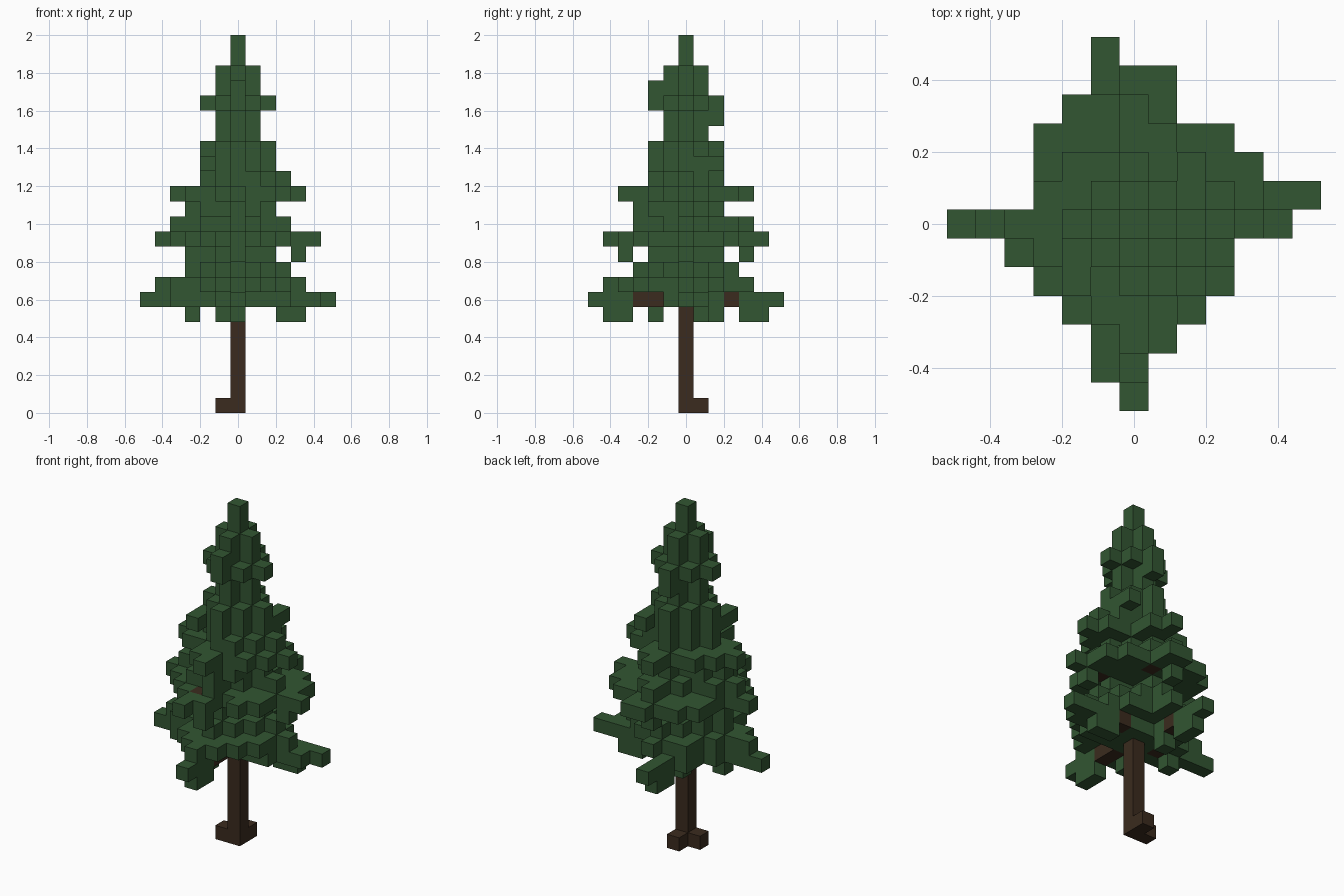
import bpy
import bmesh
import random
from mathutils import Vector

random.seed(4)
S = 0.08  # block size

cube = bpy.data.objects.get("Cube")
if cube:
    bpy.data.objects.remove(cube, do_unlink=True)


def material(name, color):
    mat = bpy.data.materials.new(name)
    mat.use_nodes = True
    mat.diffuse_color = (*color, 1)
    mat.node_tree.nodes["Principled BSDF"].inputs["Base Color"].default_value = (*color, 1)
    return mat


def block_object(name, cells, hidden_by, mat):
    """Join blocks into one shell, leaving out faces shared with other blocks."""
    bm = bmesh.new()
    solid = cells | hidden_by
    for cell in sorted(cells):
        center = Vector(cell) + Vector((0, 0, 0.5))
        for axis in range(3):
            for sign in (-1, 1):
                step = Vector((0, 0, 0))
                step[axis] = sign
                if tuple(int(c) for c in Vector(cell) + step) in solid:
                    continue
                u = Vector((0, 0, 0))
                u[(axis + 1) % 3] = 0.5
                v = step.cross(u)
                corners = (-u - v, u - v, u + v, -u + v)
                bm.faces.new([bm.verts.new((center + step / 2 + c) * S) for c in corners])
    bmesh.ops.remove_doubles(bm, verts=bm.verts, dist=S / 100)
    mesh = bpy.data.meshes.new(name)
    bm.to_mesh(mesh)
    bm.free()
    mesh.materials.append(mat)
    obj = bpy.data.objects.new(name, mesh)
    bpy.context.collection.objects.link(obj)


# Reach of each foliage layer, from the lowest up: west, east, south, north
FIRST_LAYER = 7
REACH = [
    (6, 5, 6, 5), (5, 4, 5, 4), (3, 3, 3, 3), (3, 2, 2, 2), (5, 5, 4, 5),
    (4, 3, 3, 4), (3, 2, 3, 2), (4, 4, 4, 4), (2, 3, 2, 2), (2, 2, 2, 2),
    (2, 2, 2, 2), (1, 1, 1, 1), (1, 1, 1, 2), (2, 2, 2, 2), (1, 1, 2, 1),
    (1, 1, 1, 1), (0, 0, 0, 0), (0, 0, 0, 0),
]

# Overall plan outline, row by row from south to north: west, east
PLAN = [(0, 0), (1, 0), (1, 1), (2, 2), (3, 3), (4, 3), (6, 5),
        (4, 6), (3, 4), (3, 3), (2, 1), (1, 1), (1, -1)]

# Ragged rounded diamonds, plain near the top
foliage = set()
for k, (west, east, south, north) in enumerate(REACH, FIRST_LAYER):
    power = 1 if k == FIRST_LAYER else 1.25
    for y in range(-south, north + 1):
        plan_west, plan_east = PLAN[y + 6]
        for x in range(-min(west, plan_west), min(east, plan_east) + 1):
            dx = abs(x) / max(east if x > 0 else west, 1)
            dy = abs(y) / max(north if y > 0 else south, 1)
            size = dx ** power + dy ** power
            rim = size > 0.75 and x and y and k < 15
            if size < 1.05 and not (rim and random.random() < 0.35):
                foliage.add((x, y, k))

# Open notches between the lowest boughs
foliage -= {(x, y, 7) for x in range(6) for y in range(2, 6)}
foliage -= {(x, y, 7) for x in range(1, 6) for y in range(-5, -1)}
foliage -= {(x, y, 7) for x in range(-5, -1) for y in range(-5, -1)}

# Lowest bough tips, and the wider tips of the second tier
foliage |= {(x, 1, 7) for x in range(7)} | {(-1, y, 7) for y in range(7)}
foliage |= {(x, y, 11) for x, y in ((1, 5), (1, 4), (1, 3), (-1, -5), (-1, -4), (-1, -3),
                                    (3, 3), (3, 2), (-3, 3), (-3, 2), (4, 2), (4, 1),
                                    (-2, 4), (-2, 3), (3, -2), (-3, -2), (2, -3), (-2, -3))}

# Drooping twigs and upper corner twigs
foliage |= {(x, y, 6) for x, y in ((0, -5), (0, -4), (-1, -2), (-3, 0), (3, 1),
                                   (4, 1), (-1, 2), (-1, 4), (-1, 5))}
foliage |= {(-1, -2, 7), (3, -1, 7), (4, 0, 10), (0, -4, 10), (0, 4, 10)}
foliage |= {(2, 2, 16), (2, 1, 16), (-2, -2, 16), (-2, -1, 16), (1, -2, 15)}

# Trunk with two root blocks, and wooden branches inside the crown
trunk = {(0, 0, k) for k in range(FIRST_LAYER + 15)} | {(-1, 0, 0), (0, 1, 0)}
branches = {(x, y, 7) for x, y in ((-2, 0), (-3, 0), (0, -2), (0, -3), (-1, 3), (2, 1))}
branches |= {(x, y, 11) for x, y in ((3, 0), (1, 3), (-3, 0), (-1, -3))}
foliage -= trunk | branches

block_object("foliage", foliage, trunk | branches, material("pine green", (0.032, 0.092, 0.032)))
bark = material("bark brown", (0.043, 0.024, 0.013))
block_object("trunk", trunk, foliage, bark)
block_object("inner_branches", branches, foliage, bark)
